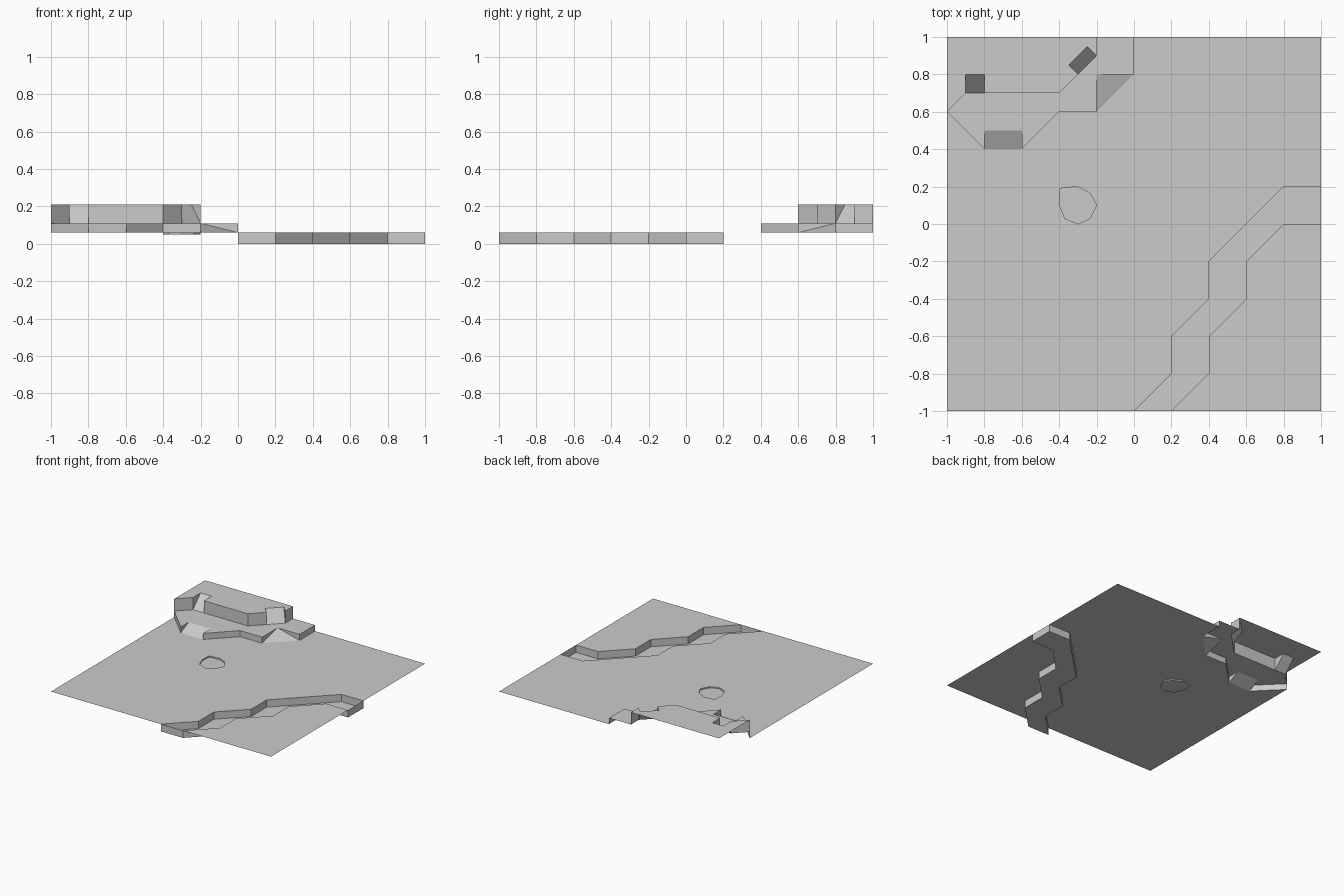
import bpy, bmesh
from mathutils import Vector
from mathutils.geometry import tessellate_polygon

if "Cube" in bpy.data.objects:
    bpy.data.objects.remove(bpy.data.objects["Cube"])

BED, POND, GROUND, LOW, HIGH = 0.0, 0.05, 0.06, 0.11, 0.21


class Part:
    """Collects sheets, walls and ramps into one named object."""

    def __init__(self, name):
        self.name, self.bm = name, bmesh.new()

    def face(self, *pts):
        return self.bm.faces.new([self.bm.verts.new(p) for p in pts])

    def sheet(self, z, *loops):
        # flat area at height z; extra loops are holes
        pts = [Vector((x, y, z)) for loop in loops for x, y in loop]
        polys = [[Vector((x, y, z)) for x, y in loop] for loop in loops]
        for tri in tessellate_polygon(polys):
            f = self.face(*[pts[i] for i in tri])
            f.normal_update()
            if f.normal.z < 0:
                f.normal_flip()

    def wall(self, path, z0, z1):
        # vertical strip facing right of the travel direction
        for p, q in zip(path, path[1:]):
            self.face((*p, z0), (*q, z0), (*q, z1), (*p, z1))

    def ramp(self, a, b, c, d, z0, z1):
        # foot a-b, top c-d, with triangular cheeks
        if c == d:
            self.face((*a, z0), (*b, z0), (*c, z1))
        else:
            self.face((*a, z0), (*b, z0), (*d, z1), (*c, z1))
        self.face((*a, z0), (*c, z1), (*a, z1))
        self.face((*b, z0), (*b, z1), (*d, z1))

    def finish(self):
        bmesh.ops.remove_doubles(self.bm, verts=self.bm.verts, dist=1e-4)
        mesh = bpy.data.meshes.new(self.name)
        self.bm.to_mesh(mesh)
        self.bm.free()
        bpy.context.collection.objects.link(bpy.data.objects.new(self.name, mesh))


# Shared outlines
left_bank = [(0, -1), (.2, -.8), (.2, -.6), (.4, -.4), (.4, -.2), (.8, .2), (1, .2)]
right_bank = [(.2, -1), (.4, -.8), (.4, -.6), (.6, -.4), (.6, -.2), (.8, 0), (1, 0)]
river = left_bank + right_bank[::-1]
pond = [(-.395, .19), (-.305, .2), (-.235, .165), (-.2, .1),
        (-.235, .03), (-.3, 0), (-.37, .03), (-.4, .105)]
cliff_foot = [(0, 1), (0, .8), (-.2, .6), (-.4, .6), (-.6, .4), (-.8, .4), (-1, .6)]

# Ground on both sides of the river, open under the terraces
ground = Part("ground")
ground.sheet(GROUND, [(-1, -1)] + left_bank + [(1, 1)] + cliff_foot, pond)
ground.sheet(GROUND, right_bank + [(1, -1)])
ground.finish()

# Sunken river and pond
for name, loop, z in (("river_bed", river, BED), ("pond", pond, POND)):
    basin = Part(name)
    basin.sheet(z, loop)
    basin.wall(loop + loop[:1], z, GROUND)
    basin.finish()

# Lower terrace with a front ramp and a corner ramp
low = Part("lower_terrace")
low.sheet(LOW, [(-1, .6), (-.8, .4), (-.8, .5), (-.6, .5), (-.6, .4), (-.4, .6),
                (-.2, .6), (-.2, .8), (0, .8), (0, 1), (-.2, 1), (-.2, .9),
                (-.3, .8), (-.4, .7), (-.9, .7)])
low.wall([(-1, .6), (-.8, .4)], GROUND, LOW)
low.wall([(-.6, .4), (-.4, .6), (-.2, .6)], GROUND, LOW)
low.wall([(0, .8), (0, 1)], GROUND, LOW)
low.ramp((-.8, .4), (-.6, .4), (-.8, .5), (-.6, .5), GROUND, LOW)
low.ramp((-.2, .6), (0, .8), (-.2, .8), (-.2, .8), GROUND, LOW)
low.finish()

# Upper terrace with two inset ramps
high = Part("upper_terrace")
high.sheet(HIGH, [(-1, 1), (-1, .6), (-.9, .7), (-.9, .8), (-.8, .8), (-.8, .7),
                  (-.4, .7), (-.3, .8), (-.35, .85), (-.25, .95), (-.2, .9), (-.2, 1)])
high.wall([(-1, .6), (-.9, .7)], LOW, HIGH)
high.wall([(-.8, .7), (-.4, .7), (-.3, .8)], LOW, HIGH)
high.wall([(-.2, .9), (-.2, 1)], LOW, HIGH)
high.ramp((-.9, .7), (-.8, .7), (-.9, .8), (-.8, .8), LOW, HIGH)
high.ramp((-.3, .8), (-.2, .9), (-.35, .85), (-.25, .95), LOW, HIGH)
high.finish()
